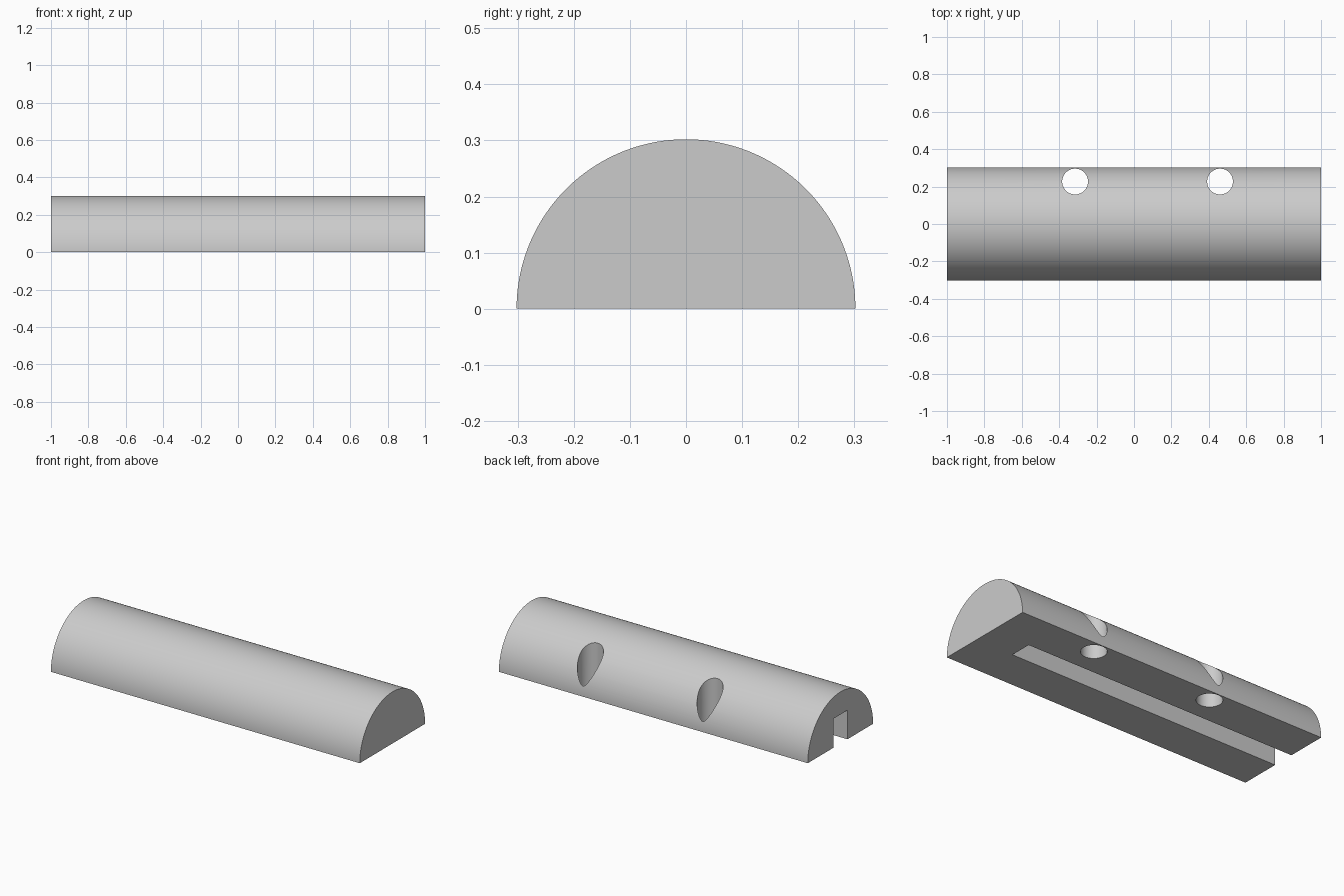
import bpy, bmesh, math
from math import sin, cos, pi, radians

cube = bpy.data.objects.get("Cube")
if cube:
    bpy.data.objects.remove(cube, do_unlink=True)

LENGTH, RADIUS, SEGMENTS = 2.0, 0.302, 96

grey = bpy.data.materials.new("light grey")
grey.use_nodes = True
colour = (0.6, 0.6, 0.6, 1)
grey.diffuse_color = colour
grey.node_tree.nodes["Principled BSDF"].inputs["Base Color"].default_value = colour


def prism(name, outline, offset):
    """Extrude a closed outline along an offset into a solid object."""
    bm = bmesh.new()
    face = bm.faces.new([bm.verts.new(p) for p in outline])
    ext = bmesh.ops.extrude_face_region(bm, geom=[face], use_keep_orig=True)
    moved = [v for v in ext["geom"] if isinstance(v, bmesh.types.BMVert)]
    bmesh.ops.translate(bm, verts=moved, vec=offset)
    bmesh.ops.recalc_face_normals(bm, faces=bm.faces)
    mesh = bpy.data.meshes.new(name)
    bm.to_mesh(mesh)
    bm.free()
    mesh.materials.append(grey)
    obj = bpy.data.objects.new(name, mesh)
    bpy.context.collection.objects.link(obj)
    return obj


# Half-round bar
arc = [pi * i / SEGMENTS for i in range(SEGMENTS + 1)]
bar = prism("half_round_bar",
            [(-LENGTH / 2, RADIUS * cos(a), RADIUS * sin(a)) for a in arc],
            (LENGTH, 0, 0))

# Slot under the bar, open at one end
half, depth = 0.065, 0.17
cutters = [prism("slot_cutter",
                 [(-1.1, -half, -0.1), (-1.1, half, -0.1),
                  (-1.1, half, depth), (-1.1, -half, depth)],
                 (1.86, 0, 0))]

# Two vertical through holes near the back edge
for x in (-0.315, 0.46):
    ring = [2 * pi * i / 64 for i in range(64)]
    cutters.append(prism("hole_cutter",
                         [(x + 0.069 * cos(a), 0.227 + 0.069 * sin(a), -0.1) for a in ring],
                         (0, 0, 0.6)))

# Cut the bar, then drop the cutters
bpy.ops.object.select_all(action='DESELECT')
bpy.context.view_layer.objects.active = bar
bar.select_set(True)
for cutter in cutters:
    cutter.hide_render = True
    mod = bar.modifiers.new("cut", 'BOOLEAN')
    mod.operation = 'DIFFERENCE'
    mod.solver = 'EXACT'
    mod.object = cutter
    bpy.ops.object.modifier_apply(modifier=mod.name)
    bpy.data.objects.remove(cutter, do_unlink=True)

bpy.ops.object.shade_smooth_by_angle(angle=radians(25))
